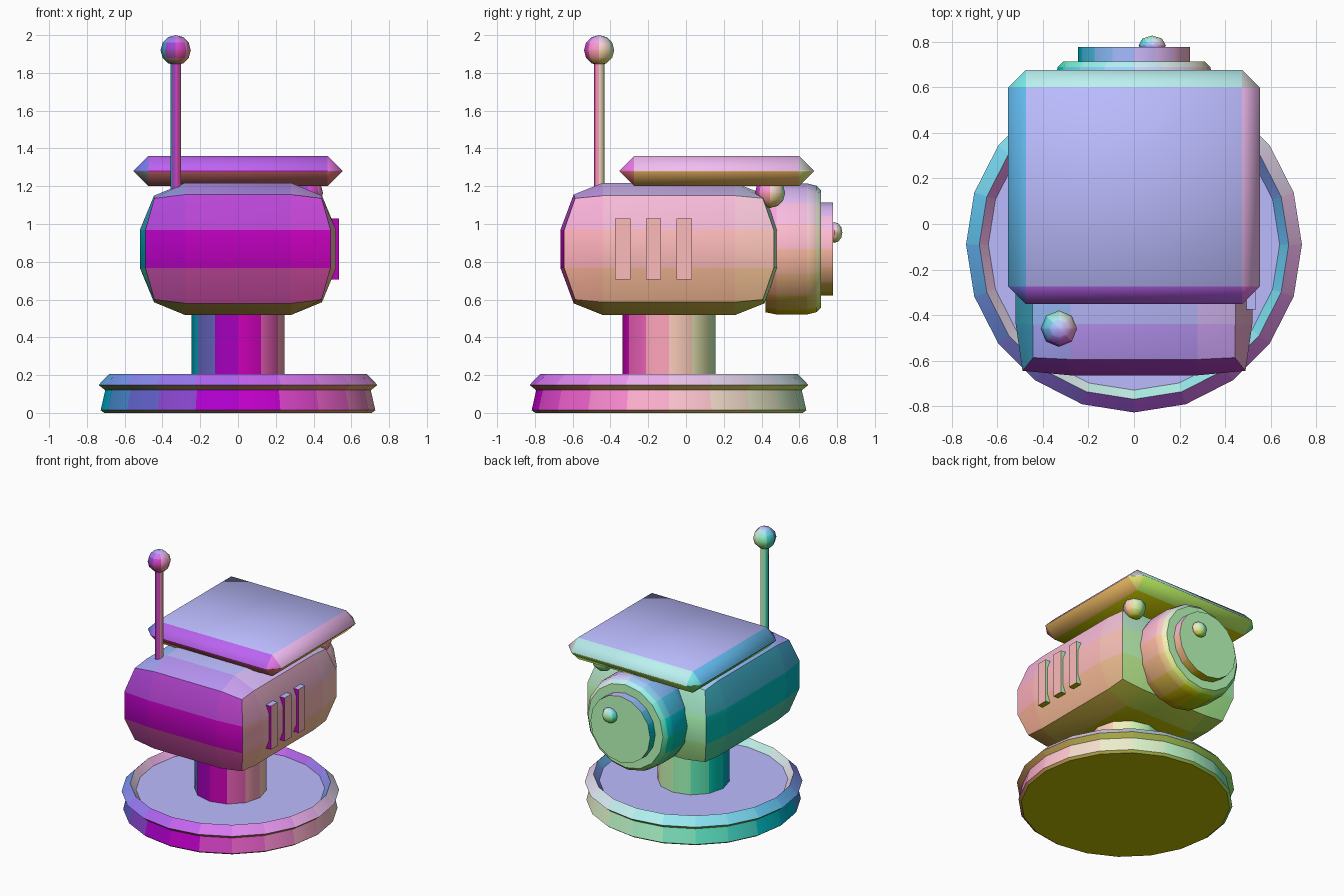
import bpy, bmesh, math
from mathutils import Matrix

if "Cube" in bpy.data.objects:
    bpy.data.objects.remove(bpy.data.objects["Cube"])

CY = -0.09   # y of the stand and body centre


def tint(ob):
    """Colour each face by the direction it looks in (x red, y green, z blue)."""
    slots = {}
    for p in ob.data.polygons:
        key = tuple(round(c * 8) for c in p.normal)
        if key not in slots:
            name = "facing_%d_%d_%d" % key
            mat = bpy.data.materials.get(name) or bpy.data.materials.new(name)
            mat.diffuse_color = (*(0.5 + k / 16 for k in key), 1)
            mat.use_nodes = True
            mat.node_tree.nodes["Principled BSDF"].inputs["Base Color"].default_value = mat.diffuse_color
            slots[key] = len(ob.data.materials)
            ob.data.materials.append(mat)
        p.material_index = slots[key]


def finish(bm, name, angle=35):
    bmesh.ops.recalc_face_normals(bm, faces=bm.faces)
    me = bpy.data.meshes.new(name)
    bm.to_mesh(me)
    bm.free()
    ob = bpy.data.objects.new(name, me)
    bpy.context.collection.objects.link(ob)
    tint(ob)
    bpy.ops.object.select_all(action='DESELECT')
    ob.select_set(True)
    bpy.context.view_layer.objects.active = ob
    bpy.ops.object.shade_smooth_by_angle(angle=math.radians(angle))
    return ob


def lathe(name, profile, sides, matrix, angle=35):
    """Spin (radius, height) points about z, then place the result."""
    bm = bmesh.new()
    vs = [bm.verts.new((r, 0, h)) for r, h in profile]
    es = [bm.edges.new(p) for p in zip(vs, vs[1:])]
    bmesh.ops.spin(bm, geom=vs + es, cent=(0, 0, 0), axis=(0, 0, 1),
                   angle=math.tau, steps=sides, use_duplicate=False)
    bmesh.ops.remove_doubles(bm, verts=bm.verts, dist=1e-4)
    bm.transform(matrix)
    return finish(bm, name, angle)


def box(name, lo, hi, bevel=0):
    bm = bmesh.new()
    bmesh.ops.create_cube(bm, size=1)
    for v in bm.verts:
        v.co = [l + (c + 0.5) * (h - l) for c, l, h in zip(v.co, lo, hi)]
    if bevel:
        bmesh.ops.bevel(bm, geom=bm.edges[:], offset=bevel, segments=1,
                        affect='EDGES')
    return finish(bm, name, 50)


def ball(name, centre, radii, seg=8, rings=6):
    bm = bmesh.new()
    bmesh.ops.create_uvsphere(bm, u_segments=seg, v_segments=rings, radius=1)
    bm.transform(Matrix.Translation(centre) @ Matrix.Diagonal((*radii, 1)))
    return finish(bm, name, 50)


def pillow(name, centre, inner, full, edges, corner):
    """Box of 3x3 grids whose faces swell outwards; edges[a] runs along axis a."""
    bm = bmesh.new()
    bmesh.ops.create_cube(bm, size=2)
    bmesh.ops.subdivide_edges(bm, edges=bm.edges[:], cuts=2, use_grid_fill=True)
    for v in bm.verts:
        out = [abs(c) > 0.9 for c in v.co]
        n = sum(out)
        size = full if n == 1 else corner if n == 3 else edges[out.index(False)]
        v.co = [centre[i] + math.copysign(size[i] if out[i] else inner[i], v.co[i])
                for i in range(3)]
    return finish(bm, name, 38)


stand = Matrix.Translation((0, CY, 0))

# round base with a raised rim
lathe("base", [(0, 0), (0.708, 0), (0.727, 0.014), (0.703, 0.12), (0.738, 0.148),
               (0.68, 0.207), (0.64, 0.16), (0, 0.16)], 20, stand)

# neck
lathe("neck", [(0, 0.12), (0.245, 0.12), (0.245, 0.62), (0, 0.62)], 12, stand)

# swollen body
pillow("body", (0, CY, 0.868), (0.28, 0.35, 0.10), (0.52, 0.575, 0.35),
       ((0, 0.505, 0.288), (0.445, 0, 0.282), (0.49, 0.555, 0)),
       (0.443, 0.497, 0.268))

# roof plate
box("roof_plate", (-0.553, -0.352, 1.2), (0.553, 0.677, 1.36), 0.078)

# side vents
for i in range(3):
    y = -0.375 + 0.163 * i
    box(f"vent_{i + 1}", (0.48, y, 0.705), (0.535, y + 0.08, 1.03))

# antenna
lathe("antenna_rod", [(0, 1.15), (0.028, 1.15), (0.028, 1.88), (0, 1.88)], 8,
      Matrix.Translation((-0.33, -0.46, 0)), 50)
ball("antenna_tip", (-0.33, -0.46, 1.92), (0.08, 0.08, 0.08))

# rear drum, its cap and the button, lying along y
rear = Matrix.Translation((0, 0, 0.868)) @ Matrix.Rotation(-math.pi / 2, 4, 'X')
lathe("rear_drum", [(0, 0.42), (0.335, 0.42), (0.347, 0.48), (0.347, 0.64),
                    (0.335, 0.69), (0.31, 0.715), (0, 0.715)], 16, rear)
lathe("rear_cap", [(0, 0.70), (0.247, 0.70), (0.247, 0.777), (0, 0.777)], 16, rear)
ball("rear_button", (0.08, 0.785, 0.955), (0.06, 0.043, 0.055))

# ball under the roof plate
ball("side_ball", (0.37, 0.445, 1.165), (0.08, 0.08, 0.08))
